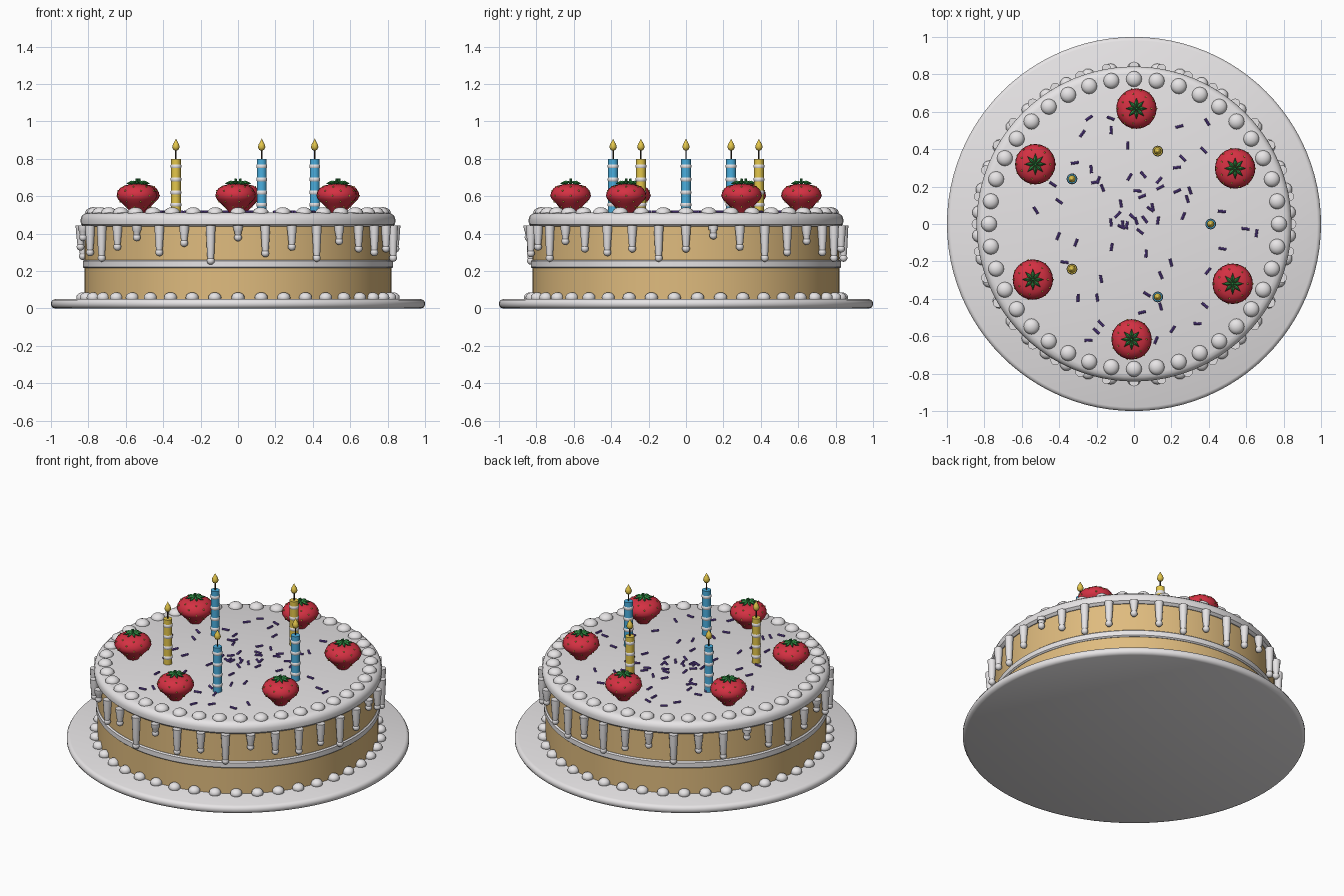
import bpy, bmesh, math, random
from math import sin, cos, pi, radians
from mathutils import Matrix, Vector

if "Cube" in bpy.data.objects:
    bpy.data.objects.remove(bpy.data.objects["Cube"])

random.seed(7)


def material(name, rgb):
    m = bpy.data.materials.new(name)
    m.diffuse_color = (*rgb, 1)
    m.use_nodes = True
    m.node_tree.nodes["Principled BSDF"].inputs["Base Color"].default_value = m.diffuse_color
    return m


WHITE = material("white icing", (0.80, 0.78, 0.79))
SPONGE = material("golden sponge", (0.74, 0.50, 0.21))
RED = material("berry red", (0.66, 0.03, 0.055))
GREEN = material("leaf green", (0.025, 0.24, 0.05))
BLUE = material("candle blue", (0.07, 0.43, 0.74))
YELLOW = material("candle yellow", (0.78, 0.57, 0.07))
PURPLE = material("sprinkle purple", (0.15, 0.07, 0.40))
DARK = material("wick brown", (0.04, 0.03, 0.02))


def finish(name, bm, mat, angle=40):
    bmesh.ops.recalc_face_normals(bm, faces=bm.faces)
    me = bpy.data.meshes.new(name)
    bm.to_mesh(me)
    bm.free()
    ob = bpy.data.objects.new(name, me)
    bpy.context.collection.objects.link(ob)
    me.materials.append(mat)
    bpy.ops.object.select_all(action='DESELECT')
    ob.select_set(True)
    bpy.context.view_layer.objects.active = ob
    bpy.ops.object.shade_smooth_by_angle(angle=radians(angle))
    return ob


def lathe(bm, profile, n, at=(0, 0, 0)):
    """Revolve (radius, z) points, listed bottom to top, into a closed solid."""
    rings = []
    for r, z in profile:
        if r < 1e-5:
            rings.append([bm.verts.new((at[0], at[1], at[2] + z))])
        else:
            rings.append([bm.verts.new((at[0] + r * cos(2 * pi * i / n),
                                        at[1] + r * sin(2 * pi * i / n), at[2] + z)) for i in range(n)])
    for a, b in zip(rings, rings[1:]):
        for i in range(n):
            j = (i + 1) % n
            if len(a) == 1:
                bm.faces.new((a[0], b[j], b[i]))
            elif len(b) == 1:
                bm.faces.new((a[i], a[j], b[0]))
            else:
                bm.faces.new((a[i], a[j], b[j], b[i]))
    for ring in (rings[0], rings[-1]):
        if len(ring) > 1:
            bm.faces.new(ring)


def turned(name, profile, n, mat):
    bm = bmesh.new()
    lathe(bm, profile, n)
    return finish(name, bm, mat)


def ball(bm, loc, r, squash=1.0, u=16, v=10):
    bmesh.ops.create_uvsphere(bm, u_segments=u, v_segments=v, radius=r,
                              matrix=Matrix.Translation(loc) @ Matrix.Diagonal((1, 1, squash, 1)))


def polar(r, a, z):
    return Vector((r * cos(a), r * sin(a), z))


# Plate, sponge, filling and top icing
turned("plate", [(0.98, 0), (0.993, 0.006), (1, 0.018), (1, 0.032), (0.993, 0.044), (0.98, 0.05)], 96, WHITE)
turned("sponge", [(0.82, 0.045), (0.82, 0.45)], 96, SPONGE)
turned("filling_band", [(0.822, 0.215), (0.83, 0.222), (0.83, 0.253), (0.822, 0.26)], 96, WHITE)
turned("top_icing", [(0.825, 0.437), (0.84, 0.45), (0.842, 0.475), (0.835, 0.495), (0.82, 0.507), (0.80, 0.512)],
       96, WHITE)

# Piped beads around the top and the base
for name, count, ring, z, r, squash in (("top_beads", 40, 0.775, 0.511, 0.042, 0.72),
                                        ("base_beads", 42, 0.832, 0.058, 0.035, 0.8)):
    bm = bmesh.new()
    for i in range(count):
        ball(bm, polar(ring, pi / 2 + 2 * pi * i / count, z), r, squash)
    finish(name, bm, WHITE)

# Icing drips, tapered with a round drop at the tip
bm = bmesh.new()
ends = [0.32, 0.39, 0.33, 0.27, 0.30, 0.36, 0.30, 0.27, 0.32,
        0.27, 0.32, 0.36, 0.27, 0.34, 0.29, 0.39, 0.31, 0.28,
        0.33, 0.38, 0.30, 0.27, 0.33, 0.38, 0.30, 0.35, 0.255,
        0.38, 0.295, 0.33, 0.27, 0.36, 0.32, 0.30, 0.32, 0.27]
for i, end in enumerate(ends):
    at = polar(0.842, 2 * pi * i / len(ends), 0)
    lathe(bm, [(0.015, end), (0.019, end + 0.03), (0.025, 0.42), (0.026, 0.443)], 12, at)
    ball(bm, (at.x, at.y, end), 0.021, 1, 12, 8)
finish("icing_drips", bm, WHITE)

# Candles with raised stripes, wick and flame
for k in range(5):
    at = polar(0.41, 2 * pi * k / 5, 0)
    parts = (
        ("candle", BLUE if k in (0, 2, 4) else YELLOW, [[(0.026, 0.505), (0.026, 0.80)]]),
        ("candle_stripes", WHITE,
         [[(0.026, z - 0.01), (0.029, z - 0.005), (0.029, z + 0.005), (0.026, z + 0.01)]
          for z in (0.555, 0.62, 0.69, 0.76)]),
        ("wick", DARK, [[(0.004, 0.80), (0.004, 0.85)]]),
        ("flame", YELLOW, [[(0, 0.842), (0.013, 0.848), (0.02, 0.862), (0.016, 0.878), (0.007, 0.894), (0, 0.908)]]),
    )
    for name, mat, profiles in parts:
        bm = bmesh.new()
        for p in profiles:
            lathe(bm, p, 16, at)
        finish(f"{name}_{k + 1}", bm, mat)

# Strawberries with seeds, leaf star and stalk
BERRY = [(0.03, 0.505), (0.045, 0.527), (0.075, 0.558), (0.1, 0.583), (0.108, 0.60),
         (0.105, 0.62), (0.092, 0.642), (0.068, 0.657), (0.035, 0.664), (0, 0.666)]
berry_spots = [polar(0.617, radians(28.8 + 60 * k), 0) for k in range(6)]
flesh, seeds, leaves = bmesh.new(), bmesh.new(), bmesh.new()
for at in berry_spots:
    lathe(flesh, BERRY, 24, at)
    for row, (r, z) in enumerate(((0.061, 0.543), (0.089, 0.571), (0.1075, 0.602), (0.1, 0.63), (0.08, 0.65))):
        for i in range(7):
            ball(seeds, at + polar(r, 2 * pi * (i + row * 0.5) / 7, z), 0.0048, 1, 6, 4)
    for i in range(8):
        a = 2 * pi * i / 8
        top = [(0, 0, 0.678), (0.03, -0.22, 0.675), (0.03, 0.22, 0.675), (0.058, 0, 0.668)]
        c, l, r, tip = [leaves.verts.new(at + polar(d, a + t * 1.6, z)) for d, t, z in top]
        under = leaves.verts.new(at + polar(0.03, a, 0.66))
        ridge = leaves.verts.new(at + polar(0.03, a, 0.683))
        for p, q in ((c, l), (l, tip), (tip, r), (r, c)):
            leaves.faces.new((p, q, ridge))
            leaves.faces.new((q, p, under))
    lathe(leaves, [(0.008, 0.665), (0.006, 0.695)], 8, at)
finish("strawberries", flesh, RED)
finish("strawberry_seeds", seeds, YELLOW)
finish("strawberry_leaves", leaves, GREEN, 20)

# Sprinkles scattered more densely toward the middle
bm = bmesh.new()
placed = 0
while placed < 68:
    p = polar(random.uniform(0.02, 0.70), random.uniform(0, 2 * pi), 0.516)
    if any((p.xy - b.xy).length < 0.13 for b in berry_spots):
        continue
    turn = Matrix.Rotation(random.uniform(0, pi), 4, 'Z') @ Matrix.Rotation(pi / 2, 4, 'X')
    bmesh.ops.create_cone(bm, cap_ends=True, segments=8, radius1=0.007, radius2=0.007, depth=0.043,
                          matrix=Matrix.Translation(p) @ turn)
    placed += 1
finish("sprinkles", bm, PURPLE)
